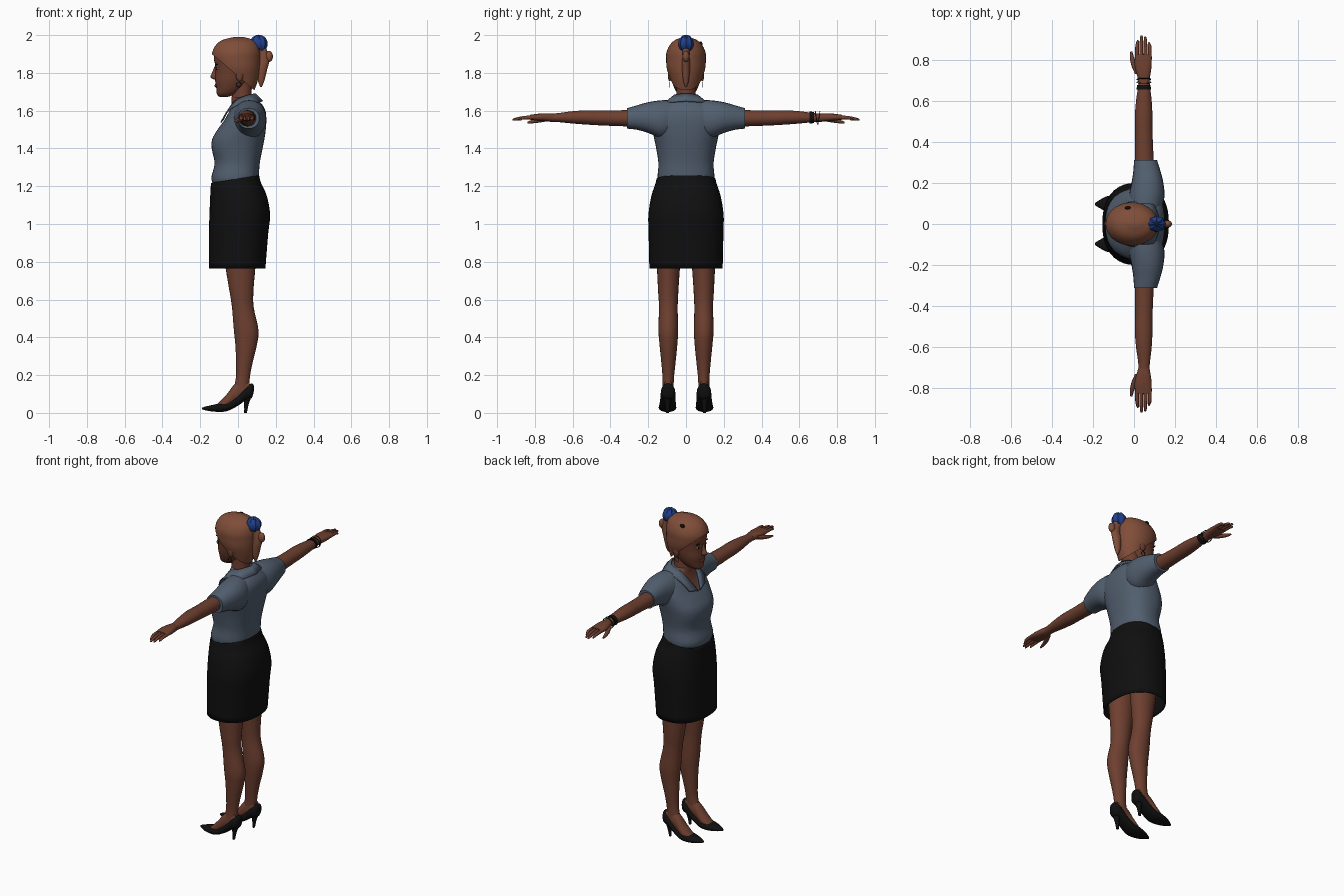
import bpy, bmesh, math
from mathutils import Vector


def material(name, rgb):
    m = bpy.data.materials.new(name)
    m.diffuse_color = (*rgb, 1)
    return m


SKIN = material("skin", (0.155, 0.050, 0.029))
HAIR = material("hair", (0.215, 0.075, 0.040))
SHIRT = material("shirt_blue_grey", (0.085, 0.115, 0.160))
BLACK = material("black_cloth", (0.005, 0.005, 0.005))
BLUE = material("blue_band", (0.015, 0.050, 0.260))
LIP = material("lip", (0.130, 0.028, 0.022))
WHITE = material("eye_white", (0.45, 0.42, 0.40))


def finish(name, bm, mats, angle=45):
    bmesh.ops.recalc_face_normals(bm, faces=bm.faces)
    me = bpy.data.meshes.new(name)
    bm.to_mesh(me)
    bm.free()
    for m in mats:
        me.materials.append(m)
    for p in me.polygons:
        p.use_smooth = True
    me.set_sharp_from_angle(angle=math.radians(angle))
    ob = bpy.data.objects.new(name, me)
    bpy.context.collection.objects.link(ob)
    return ob


def smooth_rows(rows, sub):
    """Catmull-Rom interpolation between cross-sections."""
    out = []
    for i in range(len(rows) - 1):
        p0, p1, p2, p3 = rows[max(i - 1, 0)], rows[i], rows[i + 1], rows[min(i + 2, len(rows) - 1)]
        for k in range(sub):
            t = k / sub
            out.append([0.5 * (2 * b + (c - a) * t + (2 * a - 5 * b + 4 * c - d) * t * t
                               + (3 * b - a - 3 * c + d) * t ** 3)
                        for a, b, c, d in zip(p0, p1, p2, p3)])
    return out + [list(rows[-1])]


def loft_bm(rows, axis, s=1, n=24, p=2.0, sub=4, caps=True):
    """Rows are (t, u0, u1, v0, v1): position on axis and the two ranges across it."""
    bm = bmesh.new()
    rings = []
    for t, u0, u1, v0, v1 in smooth_rows(rows, sub):
        ring = []
        for i in range(n):
            a = 2 * math.pi * i / n
            c, d = math.cos(a), math.sin(a)
            u = (u0 + u1) / 2 + (u1 - u0) / 2 * math.copysign(abs(c) ** (2 / p), c)
            v = (v0 + v1) / 2 + (v1 - v0) / 2 * math.copysign(abs(d) ** (2 / p), d)
            x, y, z = {"x": (t, u, v), "y": (u, t, v), "z": (u, v, t)}[axis]
            ring.append(bm.verts.new((x, y * s, z)))
        rings.append(ring)
    for a, b in zip(rings, rings[1:]):
        for i in range(n):
            j = (i + 1) % n
            bm.faces.new((a[i], a[j], b[j], b[i]))
    if caps:
        bm.faces.new(rings[0])
        bm.faces.new(rings[-1])
    return bm


def loft(name, rows, axis, mat, **kw):
    return finish(name, loft_bm(rows, axis, **kw), [mat])


def cut(bm, co, no, clear=False):
    bmesh.ops.bisect_plane(bm, geom=bm.verts[:] + bm.edges[:] + bm.faces[:],
                           plane_co=co, plane_no=no, clear_outer=clear)


def ball(name, c, r, mat, ripple=0.0):
    bm = bmesh.new()
    bmesh.ops.create_uvsphere(bm, u_segments=32 if ripple else 16, v_segments=10, radius=1)
    for v in bm.verts:
        k = 1 + ripple * math.cos(8 * math.atan2(v.co.y, v.co.x))
        v.co = Vector([c[i] + v.co[i] * r[i] * k for i in range(3)])
    return finish(name, bm, [mat])


def ring(name, c, major, minor, rot, mat):
    bpy.ops.mesh.primitive_torus_add(location=c, rotation=rot, major_radius=major, minor_radius=minor,
                                     major_segments=24, minor_segments=6)
    ob = bpy.context.object
    ob.name = name
    ob.data.materials.append(mat)


# Shirt body, with a clean V of bare chest cut into the front
bm = loft_bm([(1.19, -.12, .09, -.13, .13), (1.24, -.141, .108, -.15, .15), (1.32, -.124, .115, -.146, .146),
              (1.40, -.139, .130, -.158, .158), (1.45, -.136, .140, -.168, .168), (1.50, -.108, .147, -.178, .178),
              (1.55, -.072, .150, -.185, .185), (1.60, -.045, .145, -.165, .165), (1.64, -.032, .122, -.115, .115),
              (1.67, -.028, .088, -.062, .062)], "z", n=40, p=2.35)
for s in (1, -1):
    cut(bm, (0, 0, 1.52), (0, s, -0.48))
for f in bm.faces:
    c = f.calc_center_median()
    f.material_index = int(c.x < 0.02 and abs(c.y) < (c.z - 1.52) * 0.48)
finish("shirt", bm, [SHIRT, SKIN])

# Skirt, open at the hem and cut lower at the front waist
bm = loft_bm([(.765, -.154, .145, -.194, .194), (.95, -.154, .160, -.198, .198), (1.05, -.151, .170, -.199, .199),
              (1.15, -.147, .152, -.183, .183), (1.22, -.143, .121, -.160, .160), (1.28, -.139, .108, -.150, .150)],
             "z", n=40, p=2.3, caps=False)
cut(bm, (0, 0, 1.24), (-.16, 0, 1), True)
skirt = finish("skirt", bm, [BLACK])
skirt.modifiers.new("thickness", "SOLIDIFY").thickness = 0.005

# Collar: folded strip around the neck, ending in two points
inner = [(.094, 0, 1.692), (.055, .064, 1.684), (-.012, .064, 1.658), (-.058, .038, 1.60), (-.094, .010, 1.538)]
outer = [(.132, 0, 1.652), (.092, .103, 1.645), (.015, .112, 1.638), (-.050, .100, 1.605), (-.080, .078, 1.555)]
bm = bmesh.new()
for s in (1, -1):
    a = [bm.verts.new((x, y * s, z)) for x, y, z in smooth_rows(inner, 4)]
    b = [bm.verts.new((x, y * s, z)) for x, y, z in smooth_rows(outer, 4)]
    for i in range(len(a) - 1):
        bm.faces.new((a[i], a[i + 1], b[i + 1], b[i]))
bmesh.ops.remove_doubles(bm, verts=bm.verts, dist=1e-5)
collar = finish("collar", bm, [SHIRT])
collar.modifiers.new("thickness", "SOLIDIFY").thickness = 0.006

# Neck and head
loft("neck", [(1.56, -.03, .10, -.07, .07), (1.64, -.034, .076, -.055, .055), (1.70, -.032, .072, -.050, .050),
              (1.77, -.03, .08, -.05, .05)], "z", SKIN)
loft("head", [(1.673, -.098, -.055, -.018, .018), (1.688, -.112, -.01, -.042, .042), (1.72, -.115, .03, -.062, .062),
              (1.76, -.121, .06, -.076, .076), (1.80, -.119, .085, -.084, .084), (1.84, -.121, .097, -.090, .090),
              (1.88, -.127, .10, -.092, .092), (1.93, -.11, .09, -.08, .08), (1.965, -.05, .05, -.03, .03)],
     "z", SKIN, p=2.15, n=32)
loft("nose", [(1.765, -.128, -.10, -.012, .012), (1.778, -.146, -.10, -.017, .017), (1.80, -.138, -.10, -.011, .011),
              (1.835, -.124, -.10, -.008, .008)], "z", SKIN, n=12)
ball("mouth", (-.114, 0, 1.733), (.010, .025, .010), LIP)

# Hair cap cut from brow to nape, with tied tail
bm = loft_bm([(1.69, 0, .08, -.055, .055), (1.76, -.08, .105, -.081, .081), (1.82, -.116, .115, -.101, .101),
              (1.87, -.136, .118, -.105, .105), (1.91, -.136, .118, -.103, .103), (1.95, -.115, .106, -.084, .084),
              (1.975, -.08, .078, -.056, .056), (1.99, -.02, .03, -.012, .012)], "z", n=36)
cut(bm, (0, 0, 1.782), (-.17, 0, -.20), True)
finish("hair", bm, [HAIR])
loft("ponytail", [(1.725, .118, .126, -.004, .004), (1.76, .105, .140, -.015, .015), (1.82, .098, .155, -.021, .021),
                  (1.87, .105, .166, -.020, .020), (1.93, .09, .15, -.018, .018)], "z", HAIR, n=16)
ball("tail_knot", (.163, 0, 1.887), (.022, .018, .030), HAIR)
ball("hair_band", (.110, 0, 1.955), (.044, .038, .044), BLUE, 0.07)
ball("hair_clip", (-.03, .078, 1.953), (.015, .009, .013), BLACK)

for s, side in ((1, "right"), (-1, "left")):
    # Face details
    ball("eye_" + side, (-.106, s * .036, 1.822), (.008, .014, .006), WHITE)
    ball("iris_" + side, (-.112, s * .036, 1.822), (.004, .006, .006), BLACK)
    ball("brow_" + side, (-.112, s * .038, 1.845), (.007, .019, .003), BLACK)
    ball("ear_" + side, (.008, s * .086, 1.787), (.020, .010, .032), SKIN)
    ring("earring_" + side, (.004, s * .086, 1.738), .013, .0015, (math.pi / 2, 0, 0), BLACK)
    # Sleeve and arm
    loft("sleeve_" + side, [(.06, -.02, .13, 1.47, 1.655), (.13, -.025, .148, 1.455, 1.655),
                            (.20, -.012, .143, 1.482, 1.645), (.26, -.003, .128, 1.499, 1.628),
                            (.312, 0, .112, 1.505, 1.613)], "y", SHIRT, s=s, p=2.2)
    loft("arm_" + side, [(.25, .005, .10, 1.515, 1.605), (.35, .004, .094, 1.518, 1.602), (.45, .006, .090, 1.522, 1.601),
                         (.52, .004, .090, 1.526, 1.602), (.60, .010, .086, 1.532, 1.597), (.67, .020, .078, 1.539, 1.588),
                         (.72, .022, .074, 1.541, 1.583)], "y", SKIN, s=s)
    # Hand, fingers and thumb
    loft("palm_" + side, [(.70, .022, .075, 1.542, 1.584), (.74, .010, .082, 1.544, 1.586), (.78, .003, .086, 1.546, 1.584),
                          (.825, .006, .085, 1.552, 1.578)], "y", SKIN, s=s, p=2.4)
    for i, tip in enumerate((.895, .918, .912, .885)):
        x = .015 + i * .0205
        t = .045 + (x - .045) * 0.9
        loft(f"finger_{i + 1}_{side}", [(.80, x - .010, x + .010, 1.554, 1.576), (.86, x - .009, x + .009, 1.553, 1.572),
                                        (tip - .01, t - .007, t + .007, 1.547, 1.561), (tip, t - .003, t + .003, 1.547, 1.554)],
             "y", SKIN, s=s, n=10, sub=3)
    loft("thumb_" + side, [(.73, .005, .04, 1.545, 1.575), (.77, -.012, .018, 1.538, 1.563), (.81, -.020, .001, 1.533, 1.553),
                           (.84, -.018, -.008, 1.532, 1.542)], "y", SKIN, s=s, n=12)
    # Leg and foot
    loft("leg_" + side, [(1.05, -.09, .10, .012, .165), (.90, -.08, .10, .022, .162), (.77, -.066, .092, .032, .154),
                         (.65, -.046, .082, .040, .148), (.56, -.032, .083, .044, .143), (.44, -.022, .108, .042, .146),
                         (.36, -.014, .100, .046, .140), (.26, -.010, .076, .056, .130), (.18, -.012, .062, .064, .124),
                         (.10, -.03, .06, .066, .126)], "z", SKIN, s=s)
    loft("foot_" + side, [(.06, .07, .12, .09, .17), (.02, .064, .126, .06, .175), (-.02, .064, .130, .04, .150),
                          (-.06, .060, .136, .02, .098), (-.11, .065, .130, .012, .046)], "x", SKIN, s=s, n=16)
    # Pump shoe with slim heel
    loft("shoe_" + side, [(.084, .085, .105, .115, .145), (.072, .062, .128, .078, .156), (.04, .056, .134, .066, .138),
                          (0, .055, .137, .038, .095), (-.05, .052, .143, .012, .056), (-.09, .052, .144, .005, .052),
                          (-.14, .064, .132, .008, .041), (-.175, .082, .112, .014, .033), (-.19, .092, .102, .019, .027)],
         "x", BLACK, s=s, p=2.3)
    loft("heel_" + side, [(0, .033, .047, .090, .106), (.05, .032, .058, .084, .112), (.10, .022, .078, .066, .126)],
         "z", BLACK, s=s, n=12)

# Watch and bangles on one wrist
loft("watch", [(.655, .012, .083, 1.532, 1.596), (.677, .015, .080, 1.534, 1.593)], "y", BLACK, sub=1)
for i, y in enumerate((.690, .704)):
    ring(f"bangle_{i + 1}", (.048, y, 1.562), .034, .0022, (math.pi / 2 + .15 - .3 * i, 0, 0), BLACK)
